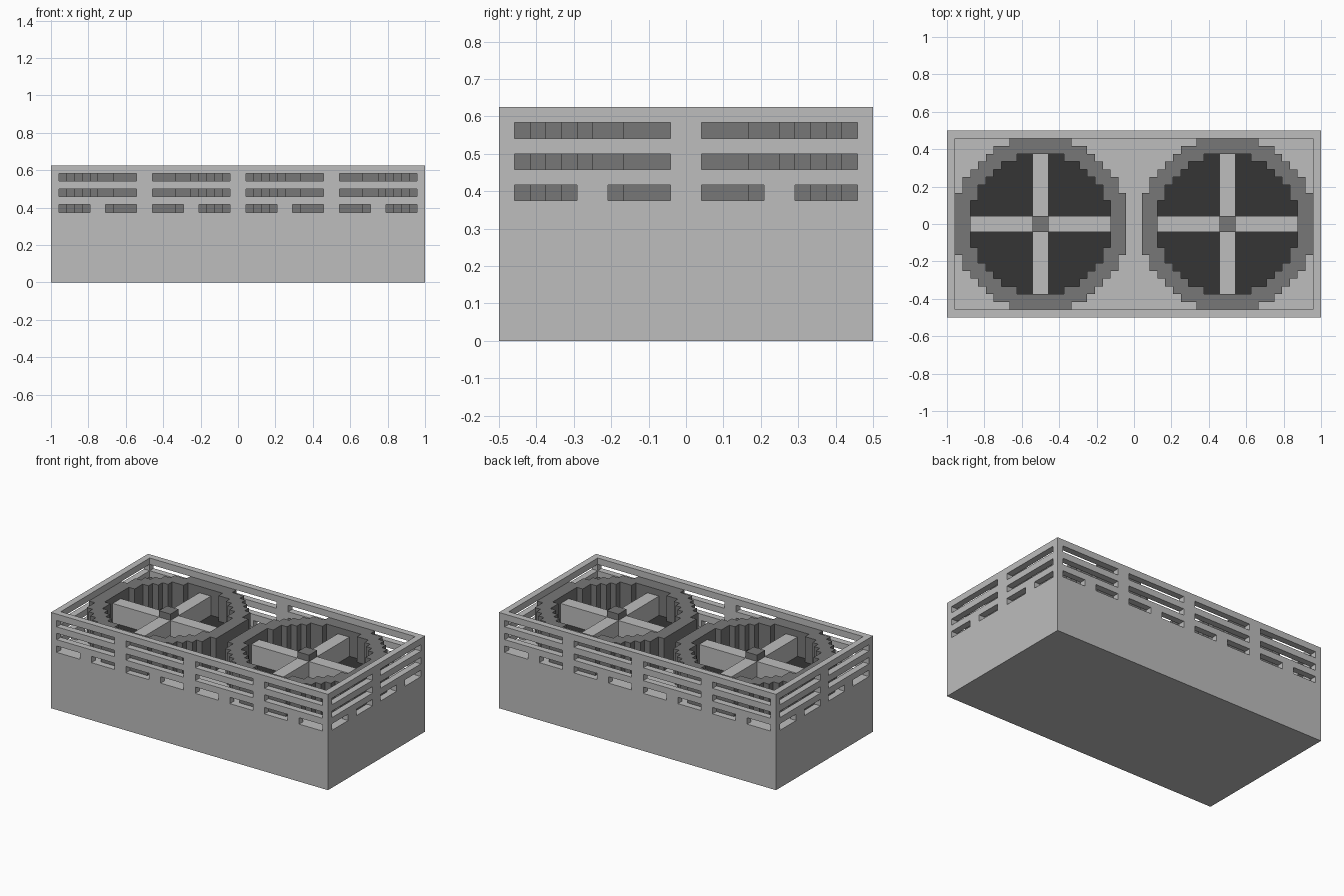
import bpy, bmesh, math

old = bpy.data.objects.get("Cube")
if old:
    bpy.data.objects.remove(old)

U = 1 / 24                      # block size
NX, NY, NZ = 48, 24, 15         # casing size in blocks
DECK, TOP = 9, 14               # deck level and fan ring top


def material(name, value):
    m = bpy.data.materials.new(name)
    m.use_nodes = True
    colour = (value, value, value, 1)
    m.diffuse_color = colour
    bsdf = m.node_tree.nodes["Principled BSDF"]
    bsdf.inputs["Base Color"].default_value = colour
    bsdf.inputs["Roughness"].default_value = 0.8
    return m


light = material("light grey", 0.51)
mid = material("mid grey", 0.185)
dark = material("charcoal", 0.035)


def block_part(name, cells, mat):
    """Skin a set of block cells, then merge the flat areas."""
    bm = bmesh.new()
    verts = {}

    def vert(p):
        if p not in verts:
            verts[p] = bm.verts.new(((p[0] - NX / 2) * U, (p[1] - NY / 2) * U, p[2] * U))
        return verts[p]

    for c in cells:
        for axis in range(3):
            for side in (0, 1):
                n = list(c)
                n[axis] += 2 * side - 1
                if tuple(n) in cells:
                    continue
                a, b = (axis + 1) % 3, (axis + 2) % 3
                loop = []
                for da, db in ((0, 0), (1, 0), (1, 1), (0, 1)):
                    p = list(c)
                    p[axis] += side
                    p[a] += da
                    p[b] += db
                    loop.append(vert(tuple(p)))
                bm.faces.new(loop if side else loop[::-1])
    bmesh.ops.dissolve_limit(bm, angle_limit=math.radians(1), verts=bm.verts[:], edges=bm.edges[:])
    bmesh.ops.triangulate(bm, faces=[f for f in bm.faces if len(f.verts) > 4])
    mesh = bpy.data.meshes.new(name)
    bm.to_mesh(mesh)
    bm.free()
    mesh.materials.append(mat)
    ob = bpy.data.objects.new(name, mesh)
    bpy.context.collection.objects.link(ob)
    return ob


def is_slot(t, k):
    """Vent openings: two long rows above one row of short ones."""
    t %= 12
    if k in (11, 13):
        return 1 <= t < 11
    return k == 9 and (1 <= t < 5 or 7 <= t < 11)


def casing_cell(i, j, k):
    if k < DECK:
        return True
    on_x, on_y = i in (0, NX - 1), j in (0, NY - 1)
    if on_x and on_y:
        return True
    if on_y:
        return not is_slot(i, k)
    return on_x and not is_slot(j, k)


# Casing with solid base, deck and vented walls
block_part("casing", {(i, j, k) for i in range(NX) for j in range(NY)
                      for k in range(NZ) if casing_cell(i, j, k)}, light)


def disc(cx, radius):
    cy = NY / 2
    return {(i, j) for i in range(NX) for j in range(NY)
            if math.hypot(i + 0.5 - cx, j + 0.5 - cy) < radius}


def raise_cells(flat, low, high):
    return {(i, j, k) for i, j in flat for k in range(low, high)}


# Two fans, each with ring, floor, cross blades and hub
for side, cx in (("right", 12), ("left", 36)):
    outer, inner = disc(cx, 11.2), disc(cx, 9)
    hub = {(i, j) for i in (cx - 1, cx) for j in (11, 12)}
    cross = {(i, j) for i, j in inner if i in (cx - 1, cx) or j in (11, 12)}
    block_part(side + "_fan_ring", raise_cells(outer - inner, DECK, TOP), mid)
    block_part(side + "_fan_floor", raise_cells(inner, DECK, DECK + 1), dark)
    block_part(side + "_fan_blades", raise_cells(cross - hub, DECK + 1, TOP - 1), light)
    block_part(side + "_fan_hub", raise_cells(hub, DECK + 1, TOP), mid)
